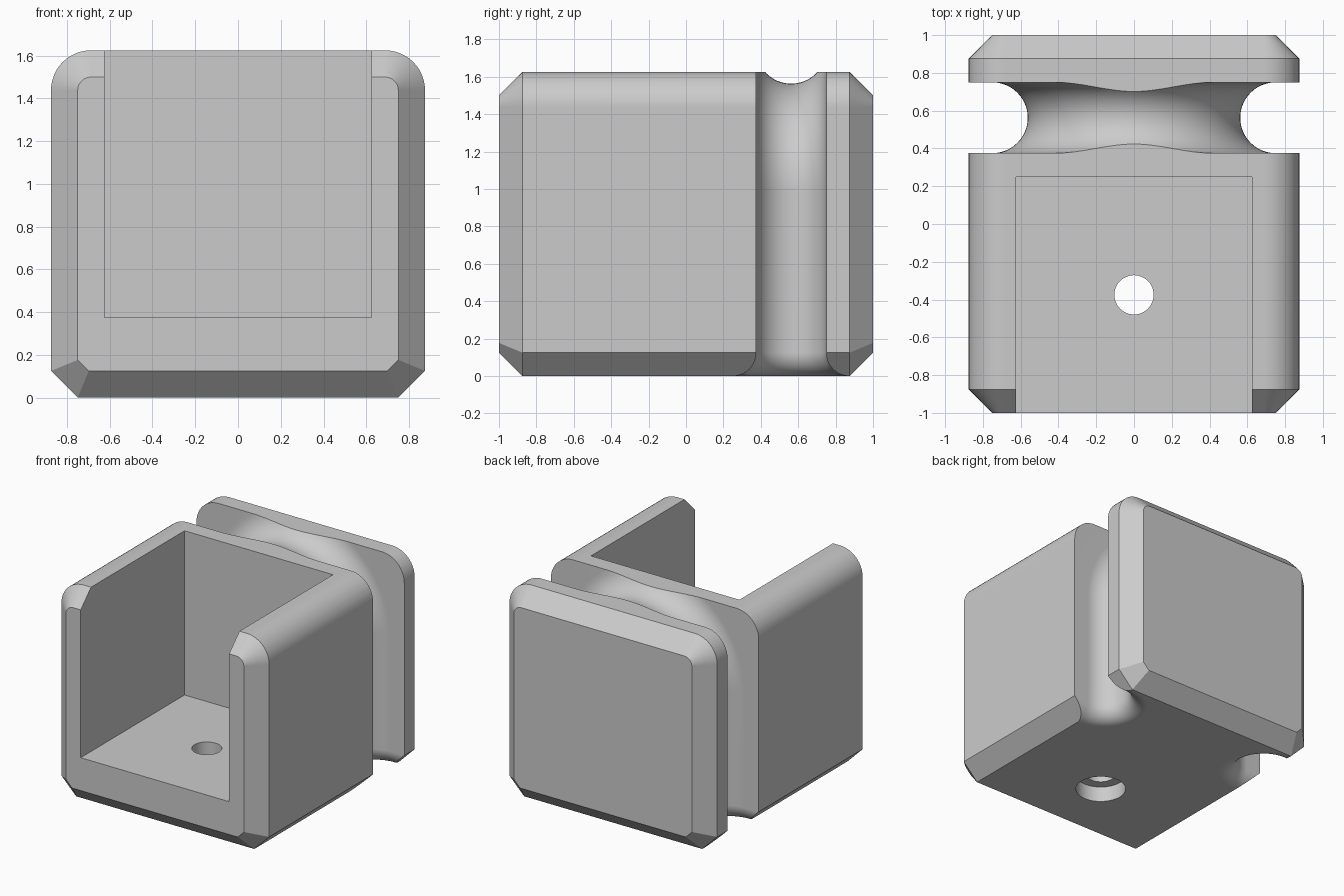
import bpy, bmesh
from math import sin, cos, pi, sqrt

cube = bpy.data.objects.get("Cube")
if cube:
    bpy.data.objects.remove(cube, do_unlink=True)

CHAMFER = 0.125
WIDTH, TOP = 0.875, 1.625      # half width and height of the block
GROOVE_Y, GROOVE_R = 0.5625, 0.1875
ARCH_R, ARCH_Z = 0.75, 1.0     # path that the groove follows
FLARE = 0.123                  # rounding where the groove meets the base


def loft(name, rings):
    """Closed solid through matching rings of points."""
    bm = bmesh.new()
    loops = [[bm.verts.new(p) for p in ring] for ring in rings]
    n = len(loops[0])
    for a, b in zip(loops, loops[1:]):
        for i in range(n):
            j = (i + 1) % n
            bm.faces.new((a[i], a[j], b[j], b[i]))
    bm.faces.new(loops[0])
    bm.faces.new(loops[-1])
    bmesh.ops.recalc_face_normals(bm, faces=bm.faces)
    mesh = bpy.data.meshes.new(name)
    bm.to_mesh(mesh)
    bm.free()
    obj = bpy.data.objects.new(name, mesh)
    bpy.context.collection.objects.link(obj)
    return obj


def block_ring(y, inset):
    """Rounded top corners, bevelled bottom corners, inset evenly."""
    w, top = WIDTH - inset, TOP - inset
    r = 0.1875 - inset
    leg = CHAMFER - inset * (2 - sqrt(2))
    pts = [(-w + leg, inset), (w - leg, inset), (w, inset + leg)]
    arc = [k * pi / 24 for k in range(13)]
    pts += [(w - r + r * cos(a), top - r + r * sin(a)) for a in arc]
    pts += [(-w + r - r * sin(a), top - r + r * cos(a)) for a in arc]
    pts.append((-w, inset + leg))
    return [(x, y, z) for x, z in pts]


def circle(r, y, z, n=48):
    return [(r * cos(2 * pi * k / n), y + r * sin(2 * pi * k / n), z) for k in range(n)]


def rect(x, y0, y1, z):
    return [(-x, y0, z), (x, y0, z), (x, y1, z), (-x, y1, z)]


def groove_ring(angle, z, r):
    """U-shaped section, open outwards, at one place on the arch path."""
    n = 24
    section = [(0.5, -r)]
    section += [(-r * sin(pi * k / n), -r * cos(pi * k / n)) for k in range(n + 1)]
    section.append((0.5, r))
    return [((ARCH_R + u) * cos(angle), GROOVE_Y + v, z + (ARCH_R + u) * sin(angle))
            for u, v in section]


# Main block with bevelled front and back edges
body = loft("cable_holder_block", [
    block_ring(-1, CHAMFER), block_ring(-1 + CHAMFER, 0),
    block_ring(1 - CHAMFER, 0), block_ring(1, CHAMFER)])

# Open pocket, screw hole and counterbore
HOLE_Y = -0.375
cutters = [
    loft("pocket_cutter", [rect(0.625, -1.2, 0.25, 0.375), rect(0.625, -1.2, 0.25, 1.9)]),
    loft("hole_cutter", [circle(0.104, HOLE_Y, -0.1), circle(0.104, HOLE_Y, 0.6)]),
    loft("counterbore_cutter", [circle(0.18, HOLE_Y, -0.1), circle(0.18, HOLE_Y, 0.12)]),
]

# Groove over both sides and the top, flaring at the base
foot = [(-0.1, GROOVE_R + FLARE)]
for k in range(11):
    a = pi / 2 * (1 - k / 10)
    foot.append((FLARE * (1 - sin(a)), GROOVE_R + FLARE * (1 - cos(a))))
rings = [groove_ring(0, z, r) for z, r in foot]
rings += [groove_ring(pi * k / 64, ARCH_Z, GROOVE_R) for k in range(65)]
rings += [groove_ring(pi, z, r) for z, r in reversed(foot)]
cutters.append(loft("groove_cutter", rings))

bpy.ops.object.select_all(action='DESELECT')
bpy.context.view_layer.objects.active = body
body.select_set(True)
for cutter in cutters:
    cutter.hide_render = True
    mod = body.modifiers.new(cutter.name, 'BOOLEAN')
    mod.operation = 'DIFFERENCE'
    mod.solver = 'EXACT'
    mod.object = cutter
    bpy.ops.object.modifier_apply(modifier=mod.name)
    bpy.data.objects.remove(cutter, do_unlink=True)

# Smooth rounded surfaces, crisp bevels
bpy.ops.object.shade_smooth_by_angle(angle=pi / 7.5)
normals = body.modifiers.new("flat_face_normals", 'WEIGHTED_NORMAL')
normals.keep_sharp = True

# Plain grey
grey = bpy.data.materials.new("light_grey")
grey.use_nodes = True
colour = (0.6, 0.6, 0.6, 1)
grey.diffuse_color = colour
grey.node_tree.nodes["Principled BSDF"].inputs["Base Color"].default_value = colour
body.data.materials.clear()
body.data.materials.append(grey)
for face in body.data.polygons:
    face.material_index = 0
